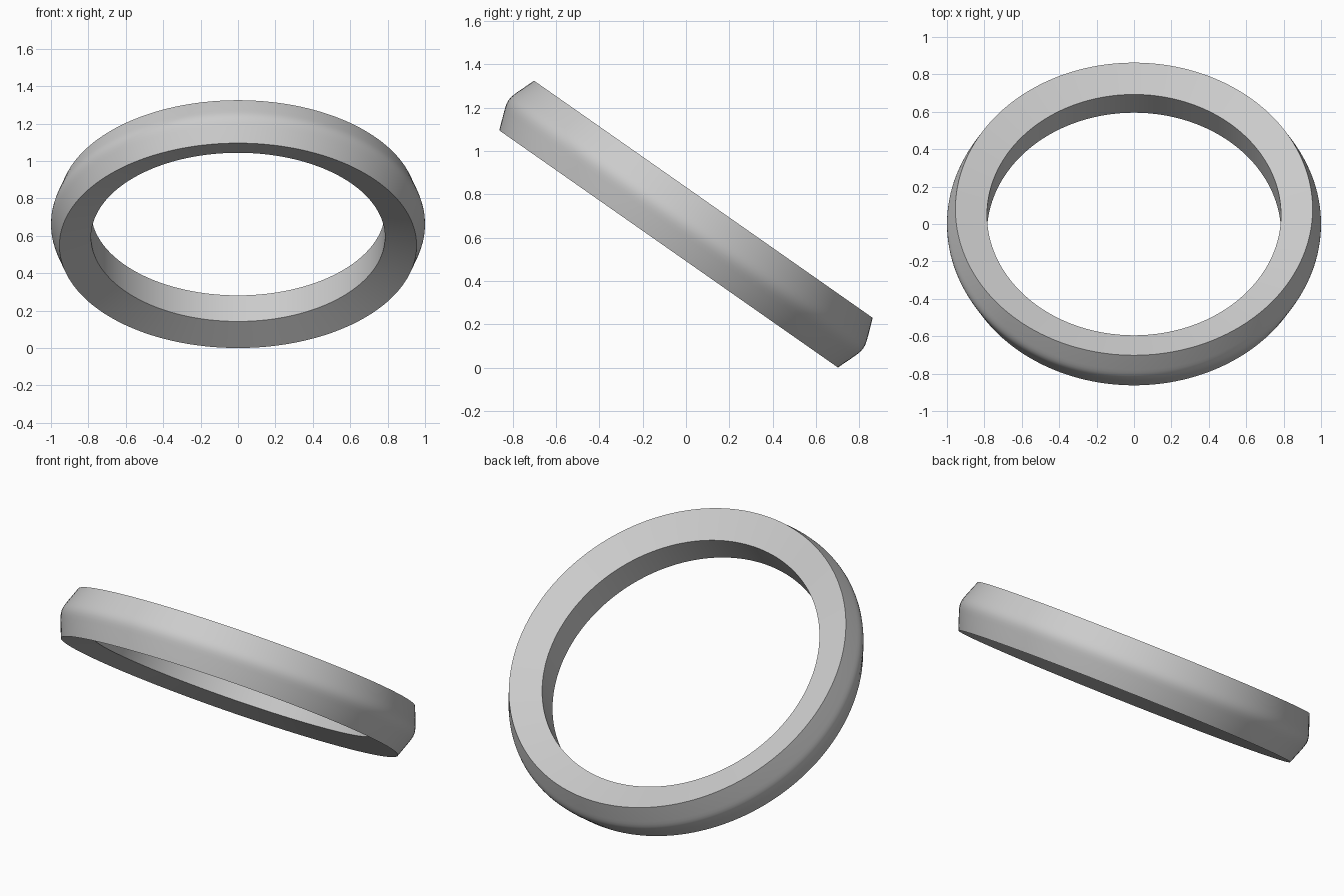
import bpy, bmesh, math
from mathutils import Matrix

if "Cube" in bpy.data.objects:
    bpy.data.objects.remove(bpy.data.objects["Cube"])

TILT = math.radians(35)
SEGMENTS = 160

# Half cross-section (radius, height): inner wall, sloped side, rounded outer rim
half = [(0.786, 0.085), (0.955, 0.14), (0.988, 0.052),
        (0.994, 0.034), (0.9985, 0.017)]
profile = half + [(1.0, 0.0)] + [(r, -h) for r, h in reversed(half)]

# Sweep the cross-section around the ring axis
bm = bmesh.new()
rings = []
for i in range(SEGMENTS):
    a = 2 * math.pi * i / SEGMENTS
    rings.append([bm.verts.new((r * math.cos(a), r * math.sin(a), h)) for r, h in profile])
n = len(profile)
for i in range(SEGMENTS):
    a, b = rings[i], rings[(i + 1) % SEGMENTS]
    for j in range(n):
        k = (j + 1) % n
        bm.faces.new((a[j], b[j], b[k], a[k]))
bmesh.ops.recalc_face_normals(bm, faces=bm.faces)

# Tilt towards the back and rest it on the floor
bm.transform(Matrix.Rotation(-TILT, 4, 'X'))
low = min(v.co.z for v in bm.verts)
bmesh.ops.translate(bm, verts=bm.verts, vec=(0, 0, -low))

mesh = bpy.data.meshes.new("ring_band")
bm.to_mesh(mesh)
bm.free()
ring = bpy.data.objects.new("ring_band", mesh)
bpy.context.collection.objects.link(ring)

# Smooth shading with crisp side edges
bpy.context.view_layer.objects.active = ring
ring.select_set(True)
bpy.ops.object.shade_smooth_by_angle(angle=math.radians(30))
